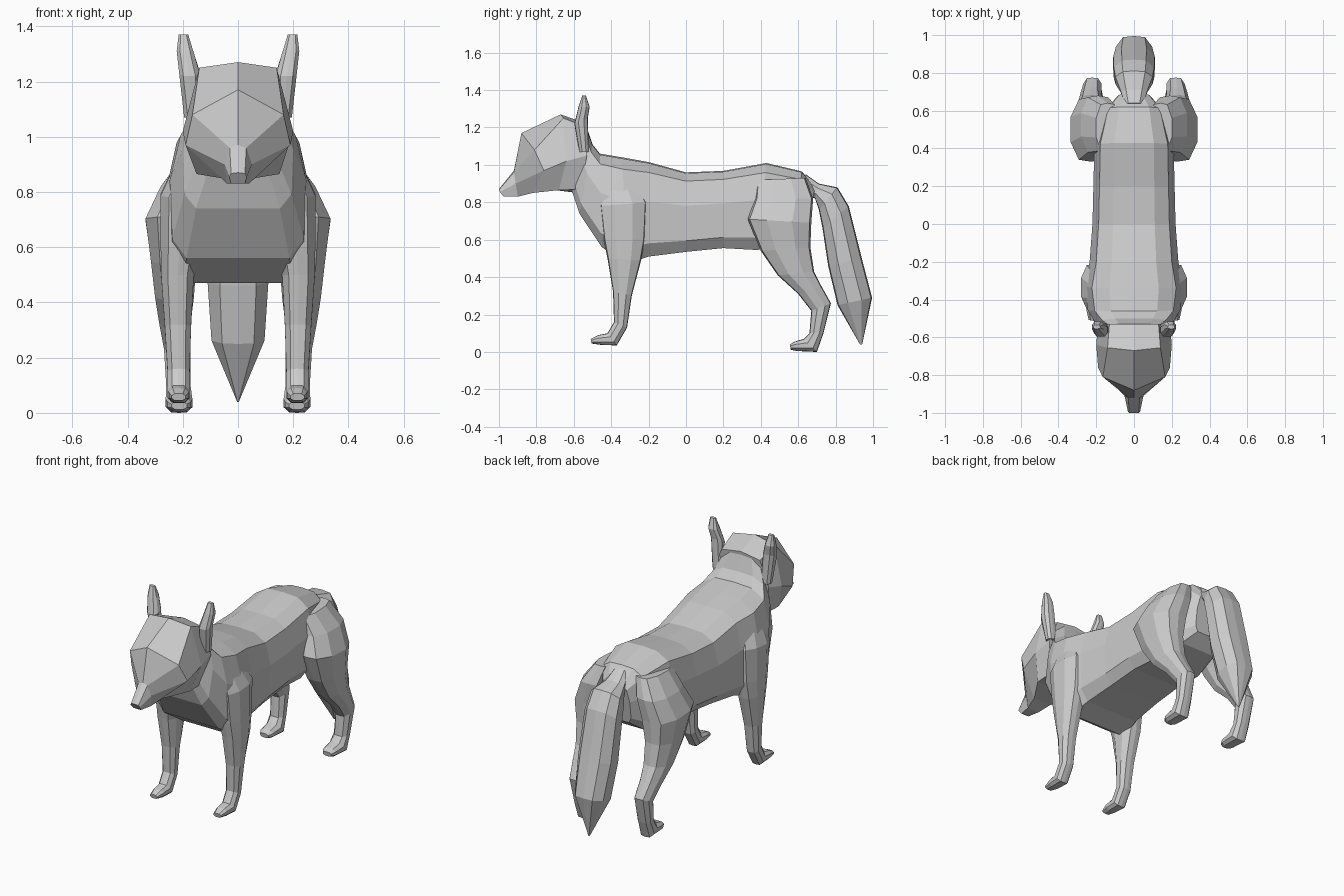
import bpy, bmesh
from mathutils import Vector

fur = bpy.data.materials.new("grey_fur")
fur.diffuse_color = (0.6, 0.6, 0.6, 1)


def skin(name, rings, mirror=False):
    """Join rings of equal length into a closed, flat shaded skin."""
    bm = bmesh.new()
    loops = [[bm.verts.new(p) for p in r] for r in rings]
    n = len(loops[0])
    for a, b in zip(loops, loops[1:]):
        for i in range(n):
            j = (i + 1) % n
            bm.faces.new((a[i], a[j], b[j], b[i]))
    bm.faces.new(loops[0])
    bm.faces.new(loops[-1])
    bmesh.ops.recalc_face_normals(bm, faces=bm.faces)
    me = bpy.data.meshes.new(name)
    bm.to_mesh(me)
    bm.free()
    me.materials.append(fur)
    ob = bpy.data.objects.new(name, me)
    bpy.context.collection.objects.link(ob)
    if mirror:
        ob.modifiers.new("both_sides", 'MIRROR')
    return ob


def ring(ay, az, by, bz, x0, x1, shape):
    """Ring spanning point a to point b in the side plane and x0 to x1."""
    a, b = Vector((0, ay, az)), Vector((0, by, bz))
    c, h = (x0 + x1) / 2, (x1 - x0) / 2
    return [a.lerp(b, t) + Vector((c + h * s, 0, 0)) for s, t in shape]


def both(half):
    """Complete a half outline that starts and ends on the centre line."""
    return half + [(-p[0], *p[1:]) for p in half[-2:0:-1]]


LIMB = both([(0, 0), (.6, .03), (1, .3), (1, .7), (.6, .97), (0, 1)])
TRUNK = both([(0, 0), (.5, .012), (.85, .11), (1, .42), (.97, .86),
              (.76, 1), (0, 1)])

# Trunk and neck: back point, belly point, half width
trunk = [(.69, .88, .65, .64, .09), (.62, .965, .57, .58, .16),
         (.43, 1.01, .38, .545, .21), (.2, .968, .2, .555, .215),
         (0, .96, 0, .535, .22), (-.2, 1.015, -.2, .51, .235),
         (-.34, 1.04, -.32, .47, .262), (-.46, 1.06, -.45, .56, .245),
         (-.5, 1.11, -.57, .74, .2), (-.53, 1.2, -.61, .86, .15)]
skin("body", [ring(*r[:4], -r[4], r[4], TRUNK) for r in trunk])

# Head, from the back of the skull to the nose
head = [
    [(0, -.53, 1.22), (.13, -.53, 1.2), (.19, -.53, 1.05),
     (.15, -.56, .87), (0, -.58, .85)],
    [(0, -.67, 1.27), (.14, -.655, 1.25), (.2, -.64, 1.02),
     (.15, -.68, .865), (0, -.7, .865)],
    [(0, -.88, 1.17), (.165, -.81, 1.08), (.19, -.76, .97),
     (.06, -.82, .85), (0, -.82, .85)],
    [(0, -.92, .97), (.03, -.92, .96), (.05, -.91, .9),
     (.04, -.9, .83), (0, -.9, .83)],
    [(0, -1, .87), (.025, -1, .867), (.032, -.995, .855),
     (.025, -.975, .83), (0, -.97, .83)]]
skin("head", [both(h) for h in head])

# Limbs and ears: front point, back point, inner and outer x
front_leg = [(-.45, .96, -.3, .96, .12, .2), (-.46, .78, -.21, .8, .13, .28),
             (-.44, .6, -.22, .6, .14, .28), (-.42, .5, -.24, .49, .16, .278),
             (-.39, .32, -.29, .3, .17, .265), (-.385, .16, -.315, .13, .175, .255),
             (-.42, .1, -.37, .035, .175, .255), (-.47, .09, -.45, .037, .178, .25),
             (-.51, .07, -.505, .045, .19, .24)]
hind_leg = [(.38, .92, .64, .93, .08, .2), (.37, .82, .68, .82, .1, .28),
            (.33, .71, .67, .69, .12, .335), (.4, .54, .665, .56, .15, .315),
            (.49, .41, .685, .43, .16, .3), (.6, .31, .725, .35, .172, .285),
            (.67, .22, .775, .26, .172, .268), (.66, .1, .735, .1, .172, .26),
            (.63, .07, .7, 0, .165, .262), (.58, .055, .59, .005, .17, .255),
            (.555, .04, .56, .012, .185, .24)]
ear = [(-.57, 1.07, -.52, 1.07, .13, .195), (-.597, 1.22, -.525, 1.25, .14, .213),
       (-.575, 1.31, -.515, 1.31, .162, .222), (-.555, 1.37, -.535, 1.37, .18, .215)]
for name, rows in (("front_legs", front_leg), ("hind_legs", hind_leg),
                   ("ears", ear)):
    skin(name, [ring(*r, LIMB) for r in rows], mirror=True)

# Tail: front point, back point, half width
tail = [(.62, .86, .64, .95, .05), (.69, .82, .71, .9, .07),
        (.71, .76, .81, .88, .098), (.73, .66, .87, .78, .107),
        (.76, .46, .94, .5, .11), (.81, .25, .995, .29, .096),
        (.93, .04, .942, .04, .003)]
skin("tail", [ring(*r[:4], -r[4], r[4], LIMB) for r in tail])
